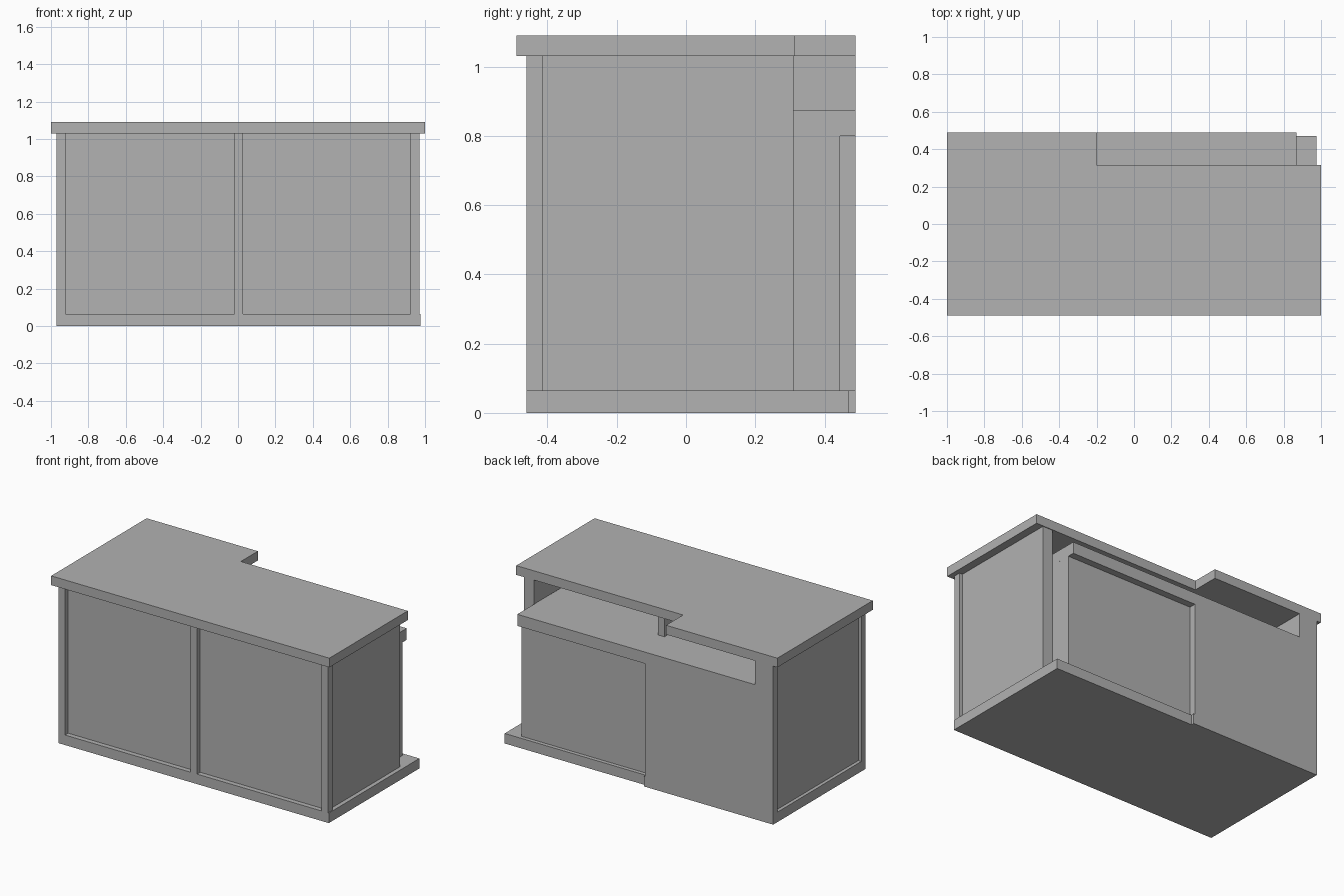
import bpy
import bmesh

default = bpy.data.objects.get("Cube")
if default:
    bpy.data.objects.remove(default, do_unlink=True)

grey = bpy.data.materials.new("plain_grey")
grey.use_nodes = True
colour = (0.445, 0.445, 0.445, 1)
grey.diffuse_color = colour
grey.node_tree.nodes["Principled BSDF"].inputs["Base Color"].default_value = colour


def slab(name, outline, z0, z1):
    """Extrude a flat plan outline (counter-clockwise) from z0 to z1."""
    bm = bmesh.new()
    face = bm.faces.new([bm.verts.new((x, y, z0)) for x, y in outline])
    grown = bmesh.ops.extrude_face_region(bm, geom=[face], use_keep_orig=True)
    moved = [v for v in grown["geom"] if isinstance(v, bmesh.types.BMVert)]
    bmesh.ops.translate(bm, verts=moved, vec=(0, 0, z1 - z0))
    bmesh.ops.recalc_face_normals(bm, faces=bm.faces)
    mesh = bpy.data.meshes.new(name)
    bm.to_mesh(mesh)
    bm.free()
    mesh.materials.append(grey)
    obj = bpy.data.objects.new(name, mesh)
    bpy.context.collection.objects.link(obj)
    return obj


def box(name, x0, x1, y0, y1, z0, z1):
    return slab(name, [(x0, y0), (x1, y0), (x1, y1), (x0, y1)], z0, z1)


def stepped(x0, x1, y0, y_short, y_long, x_step):
    """Plan outline that is deeper on the -x side of x_step."""
    return [(x0, y0), (x1, y0), (x1, y_short), (x_step, y_short),
            (x_step, y_long), (x0, y_long)]


BASE, SHELF, UNDER, TOP = 0.065, 0.875, 1.03, 1.09
BACK = 0.49

# Stepped base and worktop
slab("base", stepped(-0.97, 0.975, -0.46, 0.47, BACK, -0.04), 0, BASE)
slab("worktop", stepped(-1, 1, -BACK, 0.315, BACK, -0.2), UNDER, TOP)

# Posts along the front and at the rear corner
for name, x in (("right", -0.97), ("centre", -0.02), ("left", 0.922)):
    box(name + "_front_post", x, x + 0.048, -0.46, -0.415, BASE, UNDER)
box("rear_post", -0.97, -0.925, 0.445, BACK, BASE, UNDER)

# Recessed front and side panels
for name, x0, x1 in (("right", -0.922, -0.02), ("left", 0.028, 0.922)):
    box(name + "_front_panel", x0, x1, -0.428, -0.36, BASE, UNDER)
box("left_side_panel", 0.875, 0.948, -0.415, 0.31, BASE, UNDER)
box("right_side_panel", -0.948, -0.84, -0.415, 0.445, BASE, UNDER)
box("divider", -0.02, 0.028, -0.36, 0.25, BASE, UNDER)

# Rear block with an open slot above the lower counter
box("rear_panel", -0.925, -0.05, 0.4, BACK, BASE, SHELF - 0.075)
box("slot_end", -0.925, -0.84, 0.445, BACK, SHELF - 0.075, UNDER)

# Lower counter and its set-back cabinet
box("lower_counter", -0.84, 0.87, -0.36, BACK, SHELF - 0.075, SHELF)
box("cabinet_back", -0.05, 0.87, 0.4, 0.445, BASE, SHELF - 0.075)
box("cabinet_side", 0.82, 0.87, -0.36, 0.4, BASE, SHELF - 0.075)
